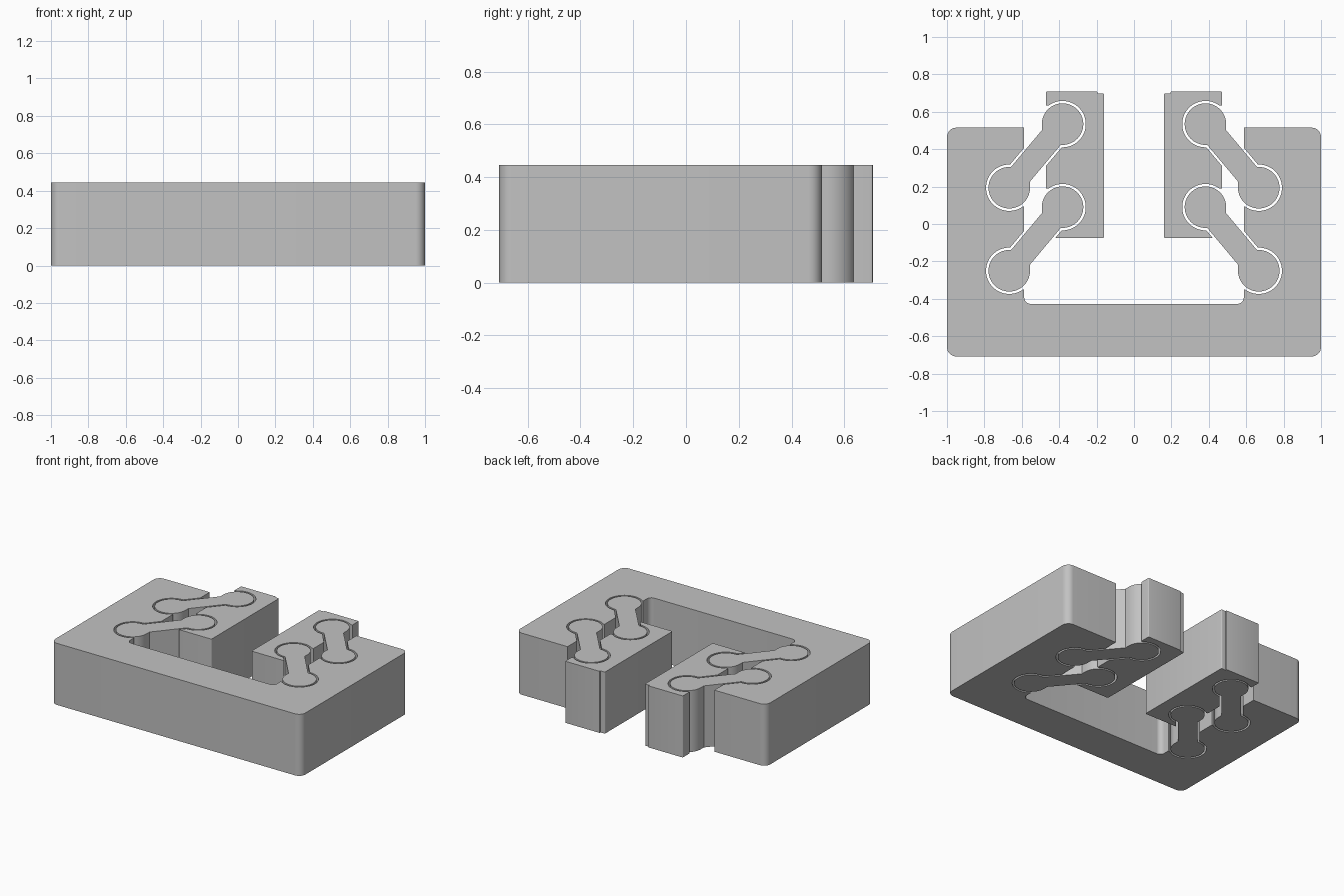
import bpy, bmesh, math
from mathutils import Vector

if "Cube" in bpy.data.objects:
    bpy.data.objects.remove(bpy.data.objects["Cube"])

HEIGHT = 0.445
PIVOT_A = Vector((-0.667, 0.194))   # front link's upper neighbour: pivot in the base
PIVOT_B = Vector((-0.382, 0.534))   # matching pivot in the jaw
PITCH = 0.444                       # spacing between the two links of a side
ARC_STEPS = 40

grey = bpy.data.materials.new("plain grey")
grey.diffuse_color = (0.54, 0.54, 0.54, 1)
grey.use_nodes = True
grey.node_tree.nodes["Principled BSDF"].inputs["Base Color"].default_value = grey.diffuse_color


def prism(name, outlines, z0=0.0, z1=HEIGHT):
    """Extrude closed 2D outlines straight up into one object."""
    bm = bmesh.new()
    for pts in outlines:
        face = bm.faces.new([bm.verts.new((p[0], p[1], z0)) for p in pts])
        ext = bmesh.ops.extrude_face_region(bm, geom=[face])
        verts = [g for g in ext["geom"] if isinstance(g, bmesh.types.BMVert)]
        bmesh.ops.translate(bm, verts=verts, vec=(0, 0, z1 - z0))
    bmesh.ops.recalc_face_normals(bm, faces=bm.faces[:])
    mesh = bpy.data.meshes.new(name)
    bm.to_mesh(mesh)
    bm.free()
    mesh.materials.append(grey)
    obj = bpy.data.objects.new(name, mesh)
    bpy.context.collection.objects.link(obj)
    return obj


def rounded(corners, steps=10):
    """Outline with a fillet radius given at each right-angled corner."""
    out = []
    for i, (x, y, r) in enumerate(corners):
        p = Vector((x, y))
        if r == 0:
            out.append(p)
            continue
        a = (Vector(corners[i - 1][:2]) - p).normalized()
        b = (Vector(corners[(i + 1) % len(corners)][:2]) - p).normalized()
        c = p + (a + b) * r
        for k in range(steps + 1):
            t = math.pi / 2 * k / steps
            out.append(c - b * r * math.cos(t) - a * r * math.sin(t))
    return out


def link_outline(r, w, mouth=False):
    """Dumbbell with round ends of radius r and a bar of half width w.
    With mouth=True the outline also opens the socket lips."""
    d = (PIVOT_B - PIVOT_A).normalized()
    n = Vector((-d.y, d.x))
    end = 1.5 * math.pi
    if mouth:
        end -= math.asin(-0.1 / r) * 0
        end = 2 * math.pi - math.asin(0.1 / r)
    half = []
    for k in range(ARC_STEPS + 1):
        t = math.pi / 2 + ((end if mouth else 2 * math.pi) - math.pi / 2) * k / ARC_STEPS
        half.append(Vector((r * math.cos(t), r * math.sin(t))))
    edge = 0.15 if mouth else r
    if mouth:
        half.append(Vector((edge, -0.1)))
    half.append(Vector((edge, (-w - n.x * edge) / n.y)))
    top = Vector(((w - n.y * r) / n.x, r))
    half.insert(0, top)
    return [PIVOT_A + p for p in half] + [PIVOT_B - p for p in half]


def placed(pts, side, drop):
    return [(p[0] * side, p[1] - drop) for p in pts]


def smooth(obj):
    bpy.ops.object.select_all(action='DESELECT')
    obj.select_set(True)
    bpy.context.view_layer.objects.active = obj
    bpy.ops.object.shade_smooth_by_angle(angle=math.radians(30))


def cut(obj, cutter):
    mod = obj.modifiers.new("sockets", 'BOOLEAN')
    mod.operation = 'DIFFERENCE'
    mod.solver = 'EXACT'
    mod.object = cutter
    bpy.context.view_layer.objects.active = obj
    bpy.ops.object.modifier_apply(modifier=mod.name)


# Clearance around all four links
clearance = link_outline(0.124, 0.076, mouth=True)
cutter = prism("socket_cutter",
               [placed(clearance, s, d) for s in (1, -1) for d in (0, PITCH)],
               -0.1, HEIGHT + 0.1)
cutter.hide_render = True

# U-shaped base
base = prism("base", [rounded([
    (-1, -0.708, 0.05), (1, -0.708, 0.05), (1, 0.515, 0.05), (0.587, 0.515, 0),
    (0.587, -0.427, 0.035), (-0.587, -0.427, 0.035), (-0.587, 0.515, 0),
    (-1, 0.515, 0.05)])])
cut(base, cutter)
smooth(base)

# Jaws with a shallow step at the inner back corner
jaw_profile = rounded([
    (-0.47, -0.075, 0), (-0.16, -0.075, 0.008), (-0.16, 0.698, 0.008),
    (-0.195, 0.698, 0), (-0.195, 0.708, 0.004), (-0.47, 0.708, 0.006)], 4)
link_profile = link_outline(0.111, 0.064)
for side, word in ((1, "left"), (-1, "right")):
    jaw = prism(word + "_jaw", [placed(jaw_profile, side, 0)])
    cut(jaw, cutter)
    smooth(jaw)
    # Two parallel links per jaw
    for drop, place in ((0, "back"), (PITCH, "front")):
        smooth(prism(f"{word}_{place}_link", [placed(link_profile, side, drop)]))

bpy.data.objects.remove(cutter)
